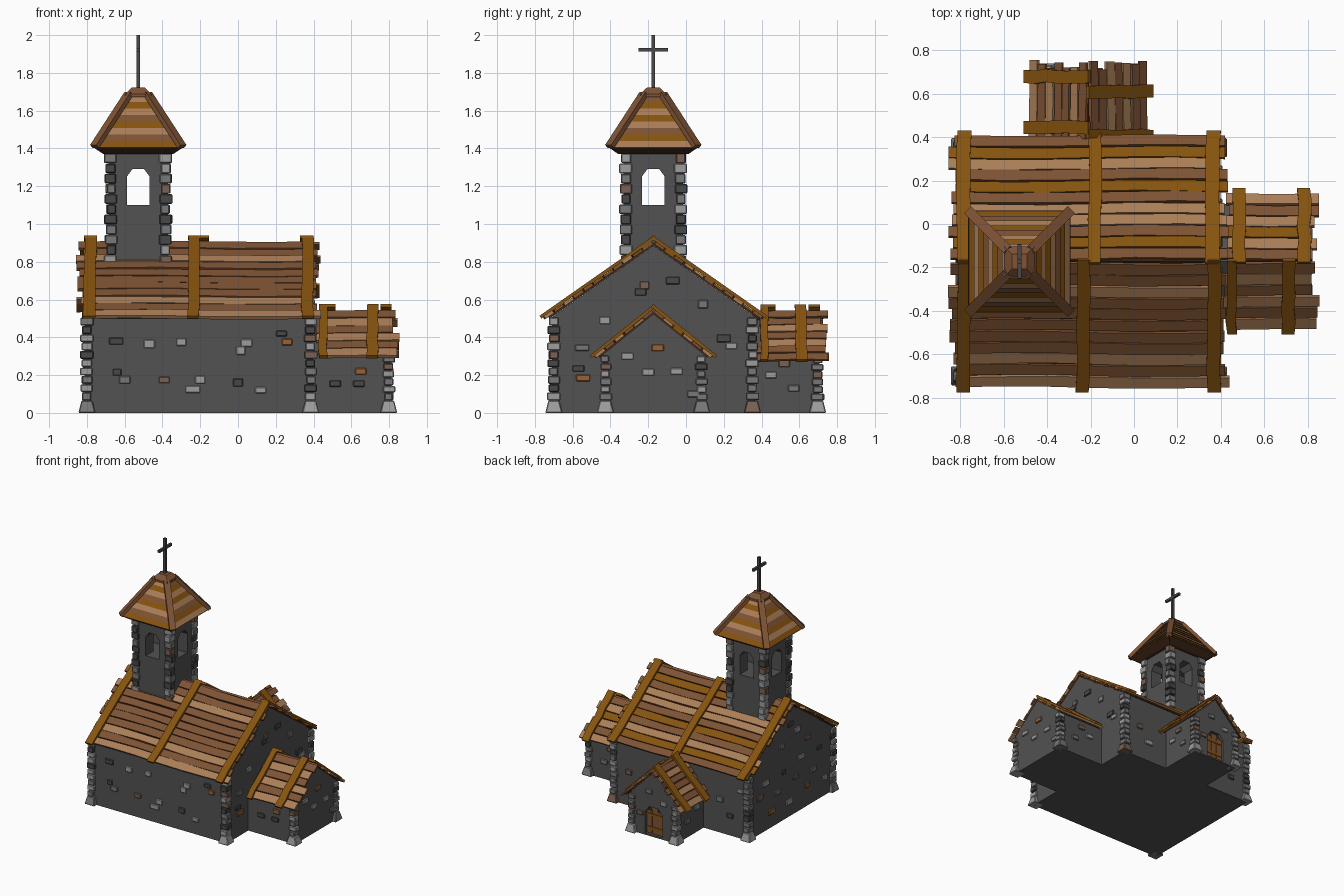
import bpy, bmesh, math, random
from mathutils import Vector

if "Cube" in bpy.data.objects:
    bpy.data.objects.remove(bpy.data.objects["Cube"])
random.seed(7)
R = random.uniform

# ---- palette (sRGB 0-255, converted to linear) ----
COLOURS = [("wall_grey", (82, 82, 82)), ("light_stone", (158, 158, 158)), ("mid_stone", (120, 120, 120)),
           ("dark_stone", (72, 72, 72)), ("brown_stone", (122, 97, 84)), ("orange_brick", (152, 98, 54)),
           ("tan_wood", (170, 126, 88)), ("brown_wood", (126, 83, 52)), ("golden_wood", (134, 83, 14)),
           ("dark_wood", (66, 42, 24))]
WALL, LIGHT, MID, DARK, BROWN, BRICK, TAN, WOOD, GOLD, SHADE = range(10)


def linear(v):
    v /= 255
    return v / 12.92 if v < 0.04 else ((v + 0.055) / 1.055) ** 2.4


MATS = []
for label, rgb in COLOURS:
    m = bpy.data.materials.new(label)
    m.diffuse_color = (*[linear(v) for v in rgb], 1)
    m.use_nodes = True
    m.node_tree.nodes["Principled BSDF"].inputs["Base Color"].default_value = m.diffuse_color
    MATS.append(m)


# ---- helpers ----
def loft(bm, rings, mat, sides=None):
    """Closed solid through rings of points; sides may give one colour per side."""
    vs = [[bm.verts.new(p) for p in ring] for ring in rings]
    n = len(rings[0])
    for a, b in zip(vs, vs[1:]):
        for k in range(n):
            f = bm.faces.new((a[k], a[(k + 1) % n], b[(k + 1) % n], b[k]))
            f.material_index = sides[k] if sides else mat
    for end in (vs[0], vs[-1]):
        bm.faces.new(end).material_index = mat


def square(cx, cy, z, hx, hy=None):
    hy = hx if hy is None else hy
    return [(cx - hx, cy - hy, z), (cx + hx, cy - hy, z), (cx + hx, cy + hy, z), (cx - hx, cy + hy, z)]


def box(bm, c, size, mat):
    x, y, z = c
    loft(bm, [square(x, y, z + k * size[2] / 2, size[0] / 2, size[1] / 2) for k in (-1, 1)], mat)


def beam(bm, p, q, w, h, mat):
    p, q = Vector(p), Vector(q)
    d = (q - p).normalized()
    side = d.cross(Vector((0, 0, 1)) if abs(d.z) < 0.95 else Vector((1, 0, 0))).normalized() * w / 2
    up = side.cross(d).normalized() * h / 2
    loft(bm, [[e - side - up, e + side - up, e + side + up, e - side + up] for e in (p, q)], mat)


def make(name, bm, bevel=0):
    bmesh.ops.recalc_face_normals(bm, faces=bm.faces)
    me = bpy.data.meshes.new(name)
    bm.to_mesh(me)
    bm.free()
    for m in MATS:
        me.materials.append(m)
    ob = bpy.data.objects.new(name, me)
    bpy.context.collection.objects.link(ob)
    if bevel:
        b = ob.modifiers.new("chipped_edges", 'BEVEL')
        b.width, b.segments = bevel, 1
    return ob


def cut(ob, cutter):
    cutter.hide_render = True
    cutter.hide_set(True)
    b = ob.modifiers.new("opening", 'BOOLEAN')
    b.operation, b.object, b.solver = 'DIFFERENCE', cutter, 'EXACT'


def along_x(yc):
    return lambda u, v, z: (u, yc + v, z)


def along_y(xc):
    return lambda u, v, z: (xc + v, u, z)


def arch(half, z0, z1, cham):
    """Opening outline with clipped top corners, as (v, z)."""
    return [(-half, z0), (half, z0), (half, z1 - cham), (half - cham * .75, z1), (cham * .75 - half, z1), (-half, z1 - cham)]


def house(name, at, u0, u1, half, eave, ridge):
    bm = bmesh.new()
    prof = [(-half, 0), (half, 0), (half, eave), (0, ridge), (-half, eave)]
    loft(bm, [[at(u, v, z) for v, z in prof] for u in (u0, u1)], WALL)
    return make(name, bm)


def roof(name, at, u0, u1, ridge, run, slope, count, straps, colours):
    """Gable roof: dark deck, wavy planks along the ridge, straps running down each slope."""
    ang = math.atan(slope)
    length = run / math.cos(ang)

    def P(side, u, s, n):
        return at(u, side * (s * math.cos(ang) + n * math.sin(ang)), ridge - s * math.sin(ang) + n * math.cos(ang))

    def sheet(bm, side, rows, n0, n1, mat):
        # rows: (u, s) pairs for the two edges of each cross-section
        loft(bm, [[P(side, *a, n0), P(side, *b, n0), P(side, *b, n1), P(side, *a, n1)] for a, b in rows], mat)

    planks, beams = bmesh.new(), bmesh.new()
    for side, cols in zip((-1, 1), colours):
        sheet(planks, side, [((u, 0), (u, length - .02)) for u in (u0 + .02, u1 - .02)], -.008, .004, SHADE)
        w = length / count
        for i in range(count):
            a, b = u0 + R(-.025, .02), u1 + R(-.02, .025)
            segs = max(2, int((b - a) / .2))
            rows = []
            for k in range(segs + 1):
                u = a + (b - a) * k / segs
                off = .006 * math.sin(5 * u + 1)
                rows.append(((u, max(0, i * w + off + R(.001, .007))), (u, (i + 1) * w + off - R(0, .005))))
            sheet(planks, side, rows, .002, .016 + R(-.002, .005), cols[i % len(cols)])
        for u, wd in straps[side]:
            rows = []
            for k in range(7):
                s, j = -.03 + (length + .045) * k / 6, R(-.005, .005)
                rows.append(((u + j - wd / 2, s), (u + j + wd / 2, s)))
            sheet(beams, side, rows, .016, .034, GOLD)
    make(name + "_planks", planks)
    make(name + "_straps", beams)


def quoins(bm, x, y, z0, z1, count, size, foot):
    """Stack of alternating corner stones with an optional flared foot."""
    if foot:
        loft(bm, [square(x, y, 0, .045), square(x, y, .065, .029)], random.choice((LIGHT, BROWN, MID)))
    h = (z1 - z0) / count
    for i in range(count):
        sx, sy = (size * 1.2, size * .95) if i % 2 else (size * .95, size * 1.2)
        box(bm, (x + R(-.003, .003), y + R(-.003, .003), z0 + (i + .5) * h),
            (sx + R(-.005, .006), sy + R(-.005, .006), h - R(.001, .006)),
            random.choice((LIGHT, LIGHT, MID, MID, MID, DARK, BROWN)))


# ---- walls ----
YC, PX, TX, TY = -.172, -.21, -.528, -.173
house("nave_walls", along_x(YC), -.812, .397, .537, .508, .885)
house("east_annex_walls", along_x(YC), .38, .812, .265, .308, .52)
porch = house("porch_walls", along_y(PX), .34, .708, .202, .318, .518)

# ---- roofs ----
roof("nave_roof", along_x(YC), -.835, .415, .895, .572, .7, 11,
     {-1: [(-.783, .062), (-.235, .06), (.368, .062)], 1: [(-.783, .065), (-.18, .058), (.363, .065)]},
     [[WOOD, WOOD, TAN, WOOD, WOOD, WOOD, WOOD, WOOD, TAN, WOOD, TAN],
      [WOOD, GOLD, WOOD, TAN, TAN, WOOD, GOLD, WOOD, TAN, GOLD, WOOD]])
roof("east_annex_roof", along_x(YC), .425, .83, .53, .305, .8, 6,
     {-1: [(.45, .045), (.712, .06)], 1: [(.487, .06), (.785, .06)]},
     [[WOOD, TAN, WOOD, TAN, WOOD, TAN], [WOOD, TAN, GOLD, TAN, WOOD, TAN]])
roof("porch_roof", along_y(PX), .375, .732, .528, .265, .98, 7,
     {-1: [(.445, .06), (.68, .06)], 1: [(.415, .04), (.61, .06)]},
     [[WOOD, TAN, WOOD, WOOD, TAN, WOOD, TAN], [WOOD, WOOD, TAN, WOOD, TAN, WOOD, WOOD]])

# ---- corner stones ----
bm = bmesh.new()
for x in (-.8, .385):
    for y in (-.70, .352):
        quoins(bm, x, y, .065, .505, 10, .054, True)
for y in (-.427, .083):
    quoins(bm, .798, y, .065, .305, 6, .05, True)
for x in (-.402, -.018):
    quoins(bm, x, .697, .065, .30, 6, .05, True)
for sx in (-1, 1):
    for sy in (-1, 1):
        quoins(bm, TX + sx * .145, TY + sy * .145, .62, 1.375, 14, .053, False)
make("corner_stones", bm, .005)

# ---- scattered wall stones ----
bm = bmesh.new()
Y0, X1, X2 = -.709, .397, .812
for x, z, c in [(-.645, .38, DARK), (-.47, .365, LIGHT), (-.3, .375, LIGHT), (.045, .37, LIGHT), (.015, .33, LIGHT),
                (.23, .42, DARK), (.26, .375, BRICK), (-.64, .215, DARK), (-.6, .175, MID), (-.39, .175, BROWN),
                (-.2, .175, LIGHT), (-.24, .125, LIGHT), (0, .16, DARK), (.12, .12, LIGHT)]:
    box(bm, (x, Y0, z), (R(.045, .08), .022, R(.03, .045)), c)
for x, z, c in [(.515, .155, DARK), (.65, .22, BRICK), (.64, .155, DARK)]:
    box(bm, (x, YC - .265, z), (.06, .022, .035), c)
for y, z, c in [(-.22, .675, BROWN), (-.07, .7, DARK), (-.24, .64, DARK), (.09, .575, MID), (-.43, .49, LIGHT),
                (.2, .395, DARK), (.24, .355, LIGHT), (-.57, .235, DARK), (-.545, .185, BRICK), (-.55, .345, MID)]:
    box(bm, (X1, y, z), (.022, R(.045, .08), R(.03, .045)), c)
for y, z, c in [(-.15, .345, BRICK), (-.31, .3, LIGHT), (-.2, .215, LIGHT), (-.05, .22, LIGHT), (.04, .1, MID)]:
    box(bm, (X2, y, z), (.022, .065, .035), c)
for k in range(12):    # west gable and north wall
    c = (LIGHT, DARK, MID, BRICK, LIGHT, BROWN)[k % 6]
    box(bm, (-.812, -.6 + .075 * k, (.15, .4, .27)[k % 3] + R(-.03, .03)), (.022, R(.045, .08), R(.03, .045)), c)
    x = -.74 + .09 * k
    if not -.5 < x < .08:
        box(bm, (x, .365, (.38, .16, .27)[k % 3]), (R(.045, .08), .022, R(.03, .045)), c)
for y, z, c in [(-.25, .66, LIGHT), (-.05, .6, MID), (-.16, .74, DARK), (-.38, .55, BROWN)]:
    box(bm, (-.812, y, z), (.022, .065, .038), c)
for x, z, c in [(.52, .2, LIGHT), (.66, .14, MID), (.6, .25, BROWN)]:
    box(bm, (x, YC + .265, z), (.06, .022, .035), c)
for y, z, c in [(.45, .2, LIGHT), (.57, .13, MID), (.52, .26, BROWN)]:
    for s in (-1, 1):
        box(bm, (PX + s * .202, y, z), (.022, .06, .035), c)
for x, z, c in [(-.3, .29, LIGHT), (-.17, .36, MID), (-.09, .17, BROWN)]:
    box(bm, (x, .708, z), (.055, .022, .035), c)
make("wall_stones", bm, .004)

# ---- porch door in its niche ----
bm = bmesh.new()
loft(bm, [[(PX + v, y, z) for v, z in arch(.078, .012, .235, .05)] for y in (.68, .76)], WALL)
cut(porch, make("door_cutter", bm))
bm = bmesh.new()
loft(bm, [[(PX + v, y, z) for v, z in arch(.078, .012, .235, .05)] for y in (.675, .684)], SHADE)
for i in (-1, 0, 1):
    box(bm, (PX + i * .05, .686, .108 if i else .12), (.046, .01, .18 if i else .21), WOOD)
for z in (.06, .165):
    box(bm, (PX, .692, z), (.145, .008, .022), GOLD)
make("door", bm)

# ---- bell tower with arched openings on all four sides ----
bm = bmesh.new()
loft(bm, [square(TX, TY, .5, .158), square(TX, TY, 1.39, .158)], WALL)
tower = make("tower_walls", bm)
for i, at in enumerate((along_x(TY), along_y(TX))):
    bm = bmesh.new()
    mid = TY if i else TX
    loft(bm, [[at(mid + d, v, z) for v, z in arch(.06, 1.1, 1.292, .04)] for d in (-.3, .3)], WALL)
    cut(tower, make("window_cutter_%d" % i, bm))

# ---- tower roof: soffit, plank courses, hip beams, cap ----
bm = bmesh.new()
loft(bm, [square(TX, TY, 1.37, .185), square(TX, TY, 1.405, .236)], SHADE)
courses, cols = 8, [GOLD, WOOD, TAN, GOLD, WOOD, TAN, GOLD, TAN]
for i in range(courses):
    t0, t1 = i / courses, (i + 1) / courses
    half = lambda t: .226 - .174 * t
    loft(bm, [square(TX, TY, 1.405 + .275 * t0, half(t0) + .006), square(TX, TY, 1.405 + .275 * t1, half(t1) - .001)],
         SHADE, [cols[(i + 2 * k * (k % 2)) % 8] for k in range(4)])
make("tower_roof_planks", bm)
bm = bmesh.new()
for sx in (-1, 1):
    for sy in (-1, 1):
        beam(bm, (TX + sx * .232, TY + sy * .232, 1.41), (TX + sx * .05, TY + sy * .05, 1.69), .046, .026, WOOD)
make("tower_hip_beams", bm)
bm = bmesh.new()
loft(bm, [square(TX, TY, 1.672, .07), square(TX, TY, 1.688, .07), square(TX, TY, 1.722, .034)], WOOD)
make("tower_roof_cap", bm)

# ---- cross ----
bm = bmesh.new()
box(bm, (TX, TY, 1.855), (.019, .019, .29), DARK)
box(bm, (TX, TY, 1.922), (.018, .158, .02), DARK)
make("cross", bm)
